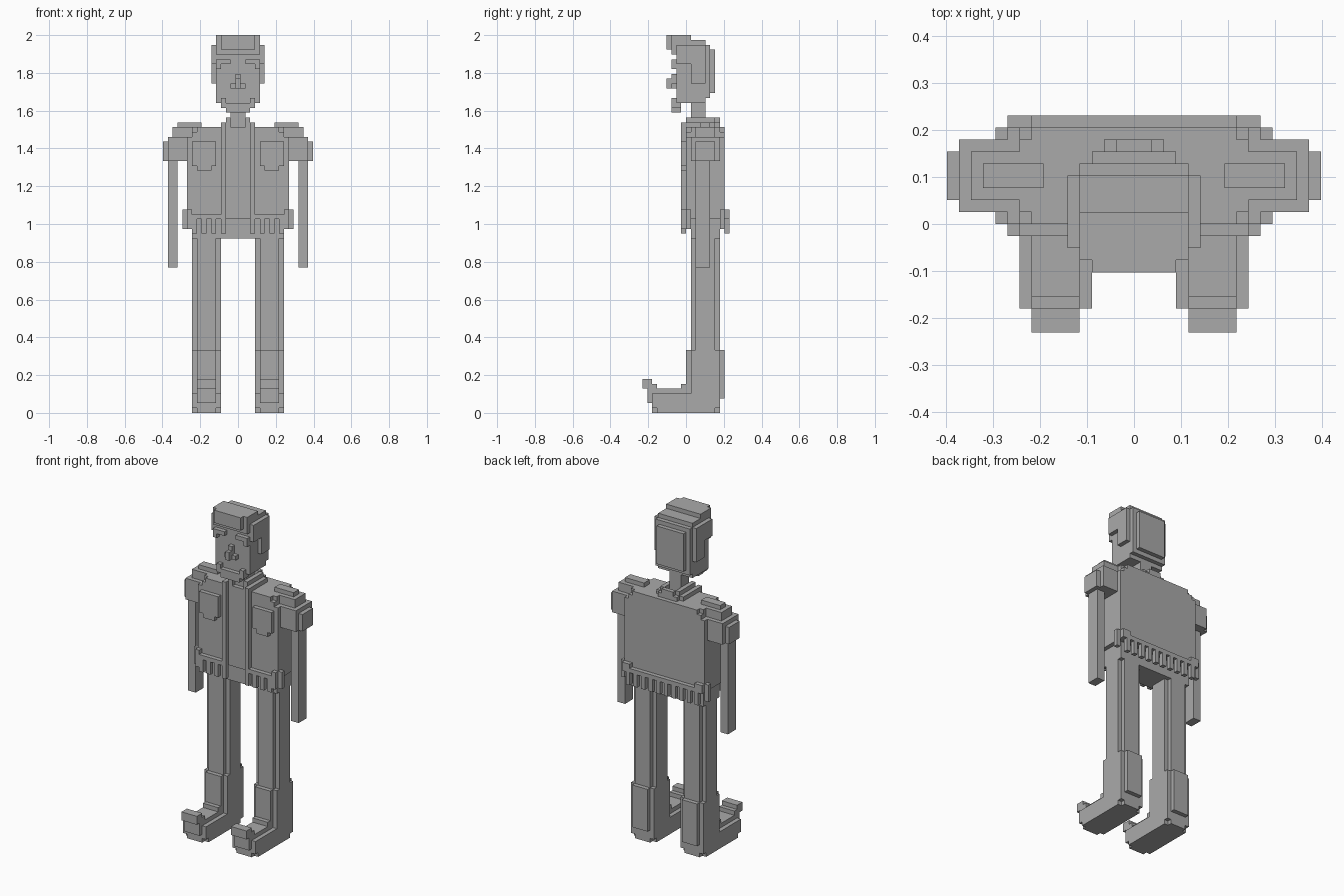
import bpy
import bmesh

default_cube = bpy.data.objects.get("Cube")
if default_cube:
    bpy.data.objects.remove(default_cube, do_unlink=True)

UNIT = 2 / 78  # edge of one building block

grey = bpy.data.materials.new("plain_grey")
grey.use_nodes = True
grey_value = (0.4, 0.4, 0.4, 1)
grey.diffuse_color = grey_value
grey.node_tree.nodes["Principled BSDF"].inputs["Base Color"].default_value = grey_value


def blocks(name, boxes, mirrored=False):
    """Make one object out of boxes given as block ranges (x, y, z)."""
    bm = bmesh.new()
    for spans in boxes:
        verts = bmesh.ops.create_cube(bm, size=1)["verts"]
        for vert in verts:
            for axis, (low, high) in enumerate(spans):
                vert.co[axis] = UNIT * (high if vert.co[axis] > 0 else low)
    mesh = bpy.data.meshes.new(name)
    bm.to_mesh(mesh)
    bm.free()
    mesh.materials.append(grey)
    obj = bpy.data.objects.new(name, mesh)
    bpy.context.collection.objects.link(obj)
    if mirrored:
        modifier = obj.modifiers.new("mirror", "MIRROR")
        modifier.use_mirror_merge = False
    return obj


def centre(name, width, y, z):
    return blocks(name, [((-width / 2, width / 2), y, z)])


def pair(name, x, y, z):
    return blocks(name, [(x, y, z)], mirrored=True)


# Head and hair
centre("skull", width=9, y=(-2, 4), z=(64, 77))
centre("hair_top", width=9, y=(-3, 1), z=(74, 78))
centre("hair_tuft", width=7, y=(-4, -3), z=(75, 78))
centre("hair_back_inner", width=9, y=(4, 5), z=(65, 76))
centre("hair_back_outer", width=7, y=(5, 6), z=(66, 75))
pair("hair_side", x=(4.5, 5.5), y=(-2, 4), z=(72, 76))
pair("sideburn", x=(4.5, 5.5), y=(1, 4), z=(68, 72))

# Face
pair("eyebrow", x=(1.5, 4.5), y=(-3, -2), z=(72, 73))
pair("eyebrow_end", x=(3.5, 4.5), y=(-3, -2), z=(71, 72))
centre("nose_bridge", width=1, y=(-3, -2), z=(68, 70))
centre("nose_base", width=3, y=(-3, -2), z=(67, 68))
centre("nose_tip", width=1, y=(-4, -3), z=(67, 69))
pair("beard_side", x=(2.5, 3.5), y=(-3, -2), z=(63, 65))
centre("beard", width=7, y=(-3, -1), z=(63, 64))
centre("beard_tip", width=5, y=(-3, -1), z=(62, 63))

# Neck and collar
centre("neck", width=3, y=(1, 4), z=(59, 64))
pair("collar_side", x=(2.5, 3.5), y=(0, 6), z=(59, 60))
pair("collar_raised", x=(1.5, 2.5), y=(0, 6), z=(59, 61))
centre("collar_back", width=5, y=(6, 7), z=(59, 60))
centre("collar_back_top", width=3, y=(6, 7), z=(60, 61))

# Jacket body, stepped at the shoulders
centre("jacket", width=21, y=(0, 8), z=(40, 57))
centre("jacket_shoulder_step", width=19, y=(0, 8), z=(57, 58))
centre("jacket_top", width=17, y=(0, 8), z=(58, 59))
pair("jacket_edge", x=(2.5, 3.5), y=(-1, 0), z=(37, 60))
pair("chest_pocket", x=(4.5, 9.5), y=(-1, 0), z=(51, 56))
pair("pocket_point", x=(5.5, 8.5), y=(-1, 0), z=(50, 51))

# Hem bands, raised corners and tassels
pair("front_hem", x=(3.5, 10.5), y=(-1, 0), z=(40, 41))
pair("front_hem_corner", x=(9.5, 10.5), y=(-1, 0), z=(38, 42))
centre("back_hem", width=21, y=(8, 9), z=(40, 41))
pair("back_hem_corner", x=(8.5, 10.5), y=(8, 9), z=(40, 42))
for label, y in (("front", (0, 1)), ("back", (7, 8))):
    pair(label + "_side_corner", x=(10.5, 11.5), y=y, z=(38, 42))


def tassels(name, middles, y):
    row = [((m - 0.5, m + 0.5), y, (37, 40)) for m in middles]
    blocks(name, row, mirrored=True)


tassels("front_tassels", range(5, 10, 2), (-1, 0))
tassels("back_tassels", range(1, 11, 2), (8, 9))

# Shoulders and arms
pair("shoulder", x=(8.5, 13.5), y=(2, 6), z=(57, 59))
pair("shoulder_root", x=(8.5, 9.5), y=(1, 7), z=(57, 59))
pair("shoulder_pad", x=(7.5, 12.5), y=(3, 5), z=(59, 60))
pair("sleeve", x=(10.5, 14.5), y=(1, 7), z=(52, 57))
pair("sleeve_patch", x=(14.5, 15.5), y=(2, 6), z=(52, 56))
pair("arm", x=(12.5, 14.5), y=(2, 5), z=(30, 52))

# Hips and legs
centre("hips", width=19, y=(1, 7), z=(36, 40))
pair("leg", x=(3.5, 9.5), y=(2, 6), z=(1, 37))
pair("leg_ridge", x=(4.5, 8.5), y=(1, 7), z=(1, 37))

# Boots with curled toes
pair("boot_shaft", x=(3.5, 9.5), y=(1, 7), z=(1, 13))
pair("shin_plate", x=(4.5, 8.5), y=(0, 1), z=(4, 13))
pair("heel_plate", x=(4.5, 8.5), y=(7, 8), z=(3, 13))
pair("foot", x=(3.5, 9.5), y=(-7, 7), z=(1, 4))
pair("foot_ridge", x=(4.5, 8.5), y=(-7, 1), z=(4, 5))
pair("instep", x=(4.5, 8.5), y=(-1, 1), z=(5, 6))
pair("sole", x=(3.5, 9.5), y=(-6, 6), z=(0, 1))
pair("sole_ends", x=(4.5, 8.5), y=(-7, 7), z=(0, 1))
pair("toe_base", x=(4.5, 8.5), y=(-8, -7), z=(2, 7))
pair("toe_curl", x=(4.5, 8.5), y=(-9, -7), z=(5, 7))
pair("toe_back", x=(4.5, 8.5), y=(-7, -6), z=(5, 6))
